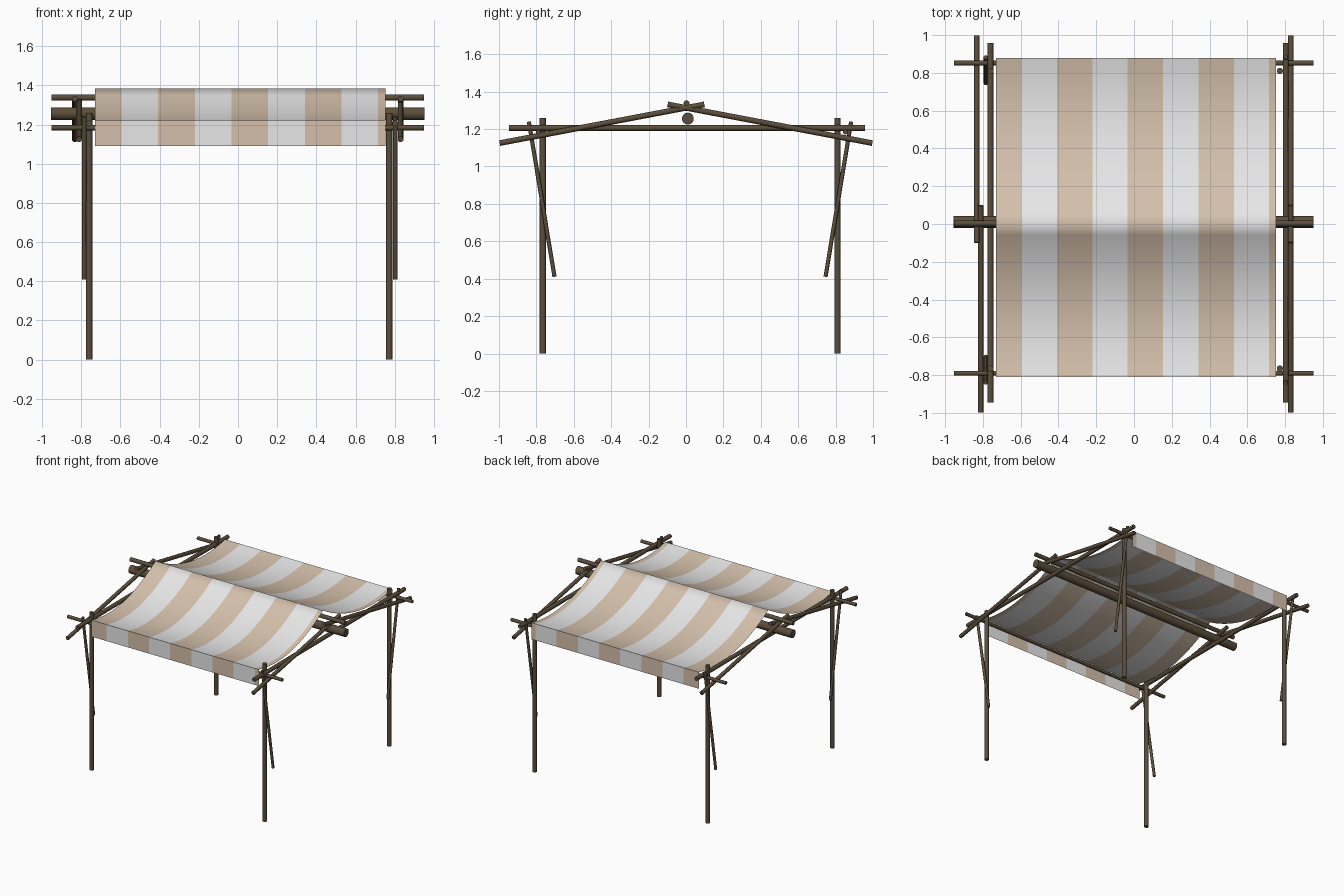
import bpy, bmesh, math
from mathutils import Vector

if "Cube" in bpy.data.objects:
    bpy.data.objects.remove(bpy.data.objects["Cube"])


def material(name, rgb):
    m = bpy.data.materials.new(name)
    m.diffuse_color = (*rgb, 1)
    m.use_nodes = True
    m.node_tree.nodes["Principled BSDF"].inputs["Base Color"].default_value = m.diffuse_color
    return m


wood = material("brown_wood", (0.105, 0.075, 0.045))
white = material("white_cloth", (0.80, 0.80, 0.80))
tan = material("tan_cloth", (0.66, 0.53, 0.41))


def smooth(ob, degrees):
    bpy.ops.object.select_all(action='DESELECT')
    ob.select_set(True)
    bpy.context.view_layer.objects.active = ob
    bpy.ops.object.shade_smooth_by_angle(angle=math.radians(degrees))


def pole(name, a, b, r, sides=10):
    """Round pole between two points."""
    a, b = Vector(a), Vector(b)
    d = b - a
    bpy.ops.mesh.primitive_cylinder_add(vertices=sides, radius=r, depth=d.length,
                                        location=(a + b) / 2)
    ob = bpy.context.object
    ob.name = name
    ob.rotation_mode = 'QUATERNION'
    ob.rotation_quaternion = d.to_track_quat('Z', 'Y')
    ob.data.materials.append(wood)
    smooth(ob, 40)


# Left and right side frames: x of post, rail, brace, front rafter, back rafter
sides = {"left": (-0.76, -0.76, -0.785, -0.812, -0.833),
         "right": (0.772, 0.803, 0.803, 0.83, 0.83)}
for side, (xp, xr, xb, xf, xk) in sides.items():
    # upright posts
    pole(f"front_post_{side}", (xp, -0.765, 0), (xp, -0.765, 1.26), 0.017)
    pole(f"back_post_{side}", (xp, 0.81, 0), (xp, 0.81, 1.26), 0.017)
    # level side rail
    pole(f"side_rail_{side}", (xr, -0.945, 1.206), (xr, 0.957, 1.206), 0.016)
    # slanting braces beside the posts
    pole(f"front_brace_{side}", (xb, -0.84, 1.24), (xb, -0.703, 0.41), 0.011)
    pole(f"back_brace_{side}", (xb, 0.883, 1.24), (xb, 0.746, 0.41), 0.011)
    # crossing rafters
    pole(f"front_rafter_{side}", (xf, -0.996, 1.125), (xf, 0.098, 1.332), 0.015)
    pole(f"back_rafter_{side}", (xk, 0.996, 1.125), (xk, -0.098, 1.332), 0.015)

# Cross poles along x
pole("ridge_pole", (-0.953, 0.003, 1.338), (0.949, 0.003, 1.338), 0.016)
pole("ridge_beam", (-0.955, 0.01, 1.256), (0.951, 0.01, 1.256), 0.032, 14)
pole("front_cross_pole", (-0.953, -0.79, 1.184), (0.949, -0.79, 1.184), 0.013)
pole("back_cross_pole", (-0.953, 0.852, 1.184), (0.949, 0.852, 1.184), 0.013)

# Cloth profile: hanging flap, sagging panel, ridge, sagging panel, hanging flap
TOP, EDGE, FLAP, SAG, N = 1.385, 1.222, 1.09, 0.09, 14


def panel(y_edge):
    """Points from the ridge out to the eave."""
    return [(y_edge * t, TOP + (EDGE - TOP) * t - 4 * SAG * t * (1 - t))
            for t in (i / N for i in range(N + 1))]


front, back = panel(-0.81), panel(0.88)
profile = [(-0.81, FLAP)] + front[::-1] + back[1:] + [(0.88, FLAP)]
stripes = [-0.731] + [-0.595 + 0.1872 * i for i in range(8)] + [0.752]

# Striped cloth, alternating colour by column
bm = bmesh.new()
cols = [[bm.verts.new((x, y, z)) for y, z in profile] for x in stripes]
for i in range(len(cols) - 1):
    for j in range(len(profile) - 1):
        f = bm.faces.new((cols[i][j], cols[i + 1][j], cols[i + 1][j + 1], cols[i][j + 1]))
        f.material_index = i % 2
mesh = bpy.data.meshes.new("awning_cloth")
bm.to_mesh(mesh)
bm.free()
mesh.materials.append(tan)
mesh.materials.append(white)
cloth = bpy.data.objects.new("awning_cloth", mesh)
bpy.context.collection.objects.link(cloth)
smooth(cloth, 75)
